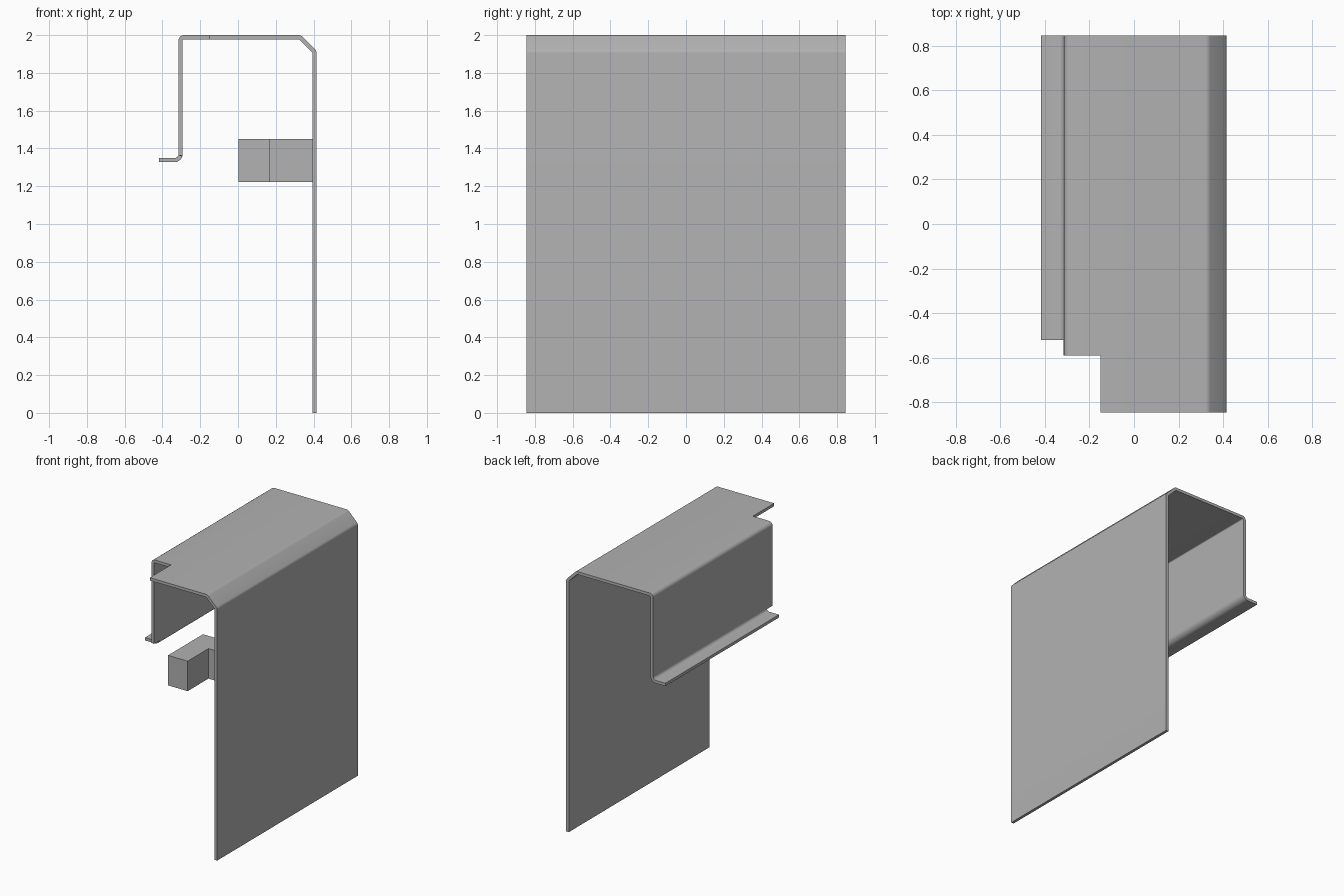
import bpy, bmesh
from mathutils import Vector

cube = bpy.data.objects.get("Cube")
if cube:
    bpy.data.objects.remove(cube, do_unlink=True)

steel = bpy.data.materials.new("grey_steel")
steel.use_nodes = True
GREY = (0.445, 0.445, 0.445, 1)
steel.diffuse_color = GREY
steel.node_tree.nodes["Principled BSDF"].inputs["Base Color"].default_value = GREY


def add_object(name, bm):
    bmesh.ops.recalc_face_normals(bm, faces=bm.faces)
    mesh = bpy.data.meshes.new(name)
    bm.to_mesh(mesh)
    bm.free()
    mesh.materials.append(steel)
    obj = bpy.data.objects.new(name, mesh)
    bpy.context.collection.objects.link(obj)
    bpy.ops.object.select_all(action="DESELECT")
    obj.select_set(True)
    bpy.context.view_layer.objects.active = obj
    return obj


def rounded(points, steps=4):
    """Round each (x, z, radius) corner of an open path."""
    path = []
    for i, (x, z, r) in enumerate(points):
        p = Vector((x, z))
        if r == 0:
            path.append(p)
            continue
        a = (Vector(points[i - 1][:2]) - p).normalized()
        b = (Vector(points[i + 1][:2]) - p).normalized()
        cut = r / max(0.01, ((1 + a.dot(b)) / (1 - a.dot(b))) ** -0.5)
        cut = r * ((1 + a.dot(b)) / (1 - a.dot(b))) ** 0.5
        centre = p + (a + b).normalized() * (r * r + cut * cut) ** 0.5
        start, end = p + a * cut - centre, p + b * cut - centre
        for k in range(steps + 1):
            path.append(centre + start.lerp(end, k / steps).normalized() * r)
    return path


# Folded sheet: outer profile swept along y, with a stepped front edge
FRONT, NOTCH, LIP, BACK = -0.845, -0.59, -0.52, 0.845
profile = rounded([
    (-0.418, 1.349, 0), (-0.315, 1.349, 0.022), (-0.315, 2.0, 0.028),
    (-0.15, 2.0, 0), (0.333, 2.0, 0.03), (0.416, 1.917, 0.03), (0.416, 0, 0)])


def front_edge(x):
    if x < -0.318:
        return LIP
    return NOTCH if x < -0.15 else FRONT


bm = bmesh.new()
rows = [FRONT, NOTCH, LIP, BACK]
grid = [[bm.verts.new((p.x, y, p.y)) for y in rows] for p in profile]
for i in range(len(profile) - 1):
    edge = front_edge((profile[i].x + profile[i + 1].x) / 2)
    for j in range(len(rows) - 1):
        if rows[j] >= edge:
            bm.faces.new((grid[i][j], grid[i + 1][j], grid[i + 1][j + 1], grid[i][j + 1]))
loose = [v for v in bm.verts if not v.link_faces]
bmesh.ops.delete(bm, geom=loose, context="VERTS")
sheet = add_object("folded_sheet", bm)

# Thicken towards the inside of the fold
outward = sum((f.normal.z * f.area for f in sheet.data.polygons), 0.0) > 0
solid = sheet.modifiers.new("thickness", "SOLIDIFY")
solid.thickness = 0.022
solid.offset = -1 if outward else 1
solid.use_even_offset = True
bpy.ops.object.modifier_apply(modifier=solid.name)
bm = bmesh.new()
bm.from_mesh(sheet.data)
bmesh.ops.recalc_face_normals(bm, faces=bm.faces)
bm.to_mesh(sheet.data)
bm.free()
bpy.ops.object.shade_smooth_by_angle()

# L-shaped block fixed to the inside of the tall panel
bm = bmesh.new()
outline = [(0.003, FRONT), (0.168, FRONT), (0.168, -0.595), (0.394, -0.595),
           (0.394, -0.425), (0.003, -0.425)]
base = bm.faces.new([bm.verts.new((x, y, 1.222)) for x, y in outline])
top = bmesh.ops.extrude_face_region(bm, geom=[base])
bmesh.ops.translate(bm, vec=(0, 0, 0.228),
                    verts=[g for g in top["geom"] if isinstance(g, bmesh.types.BMVert)])
add_object("l_shaped_block", bm)
